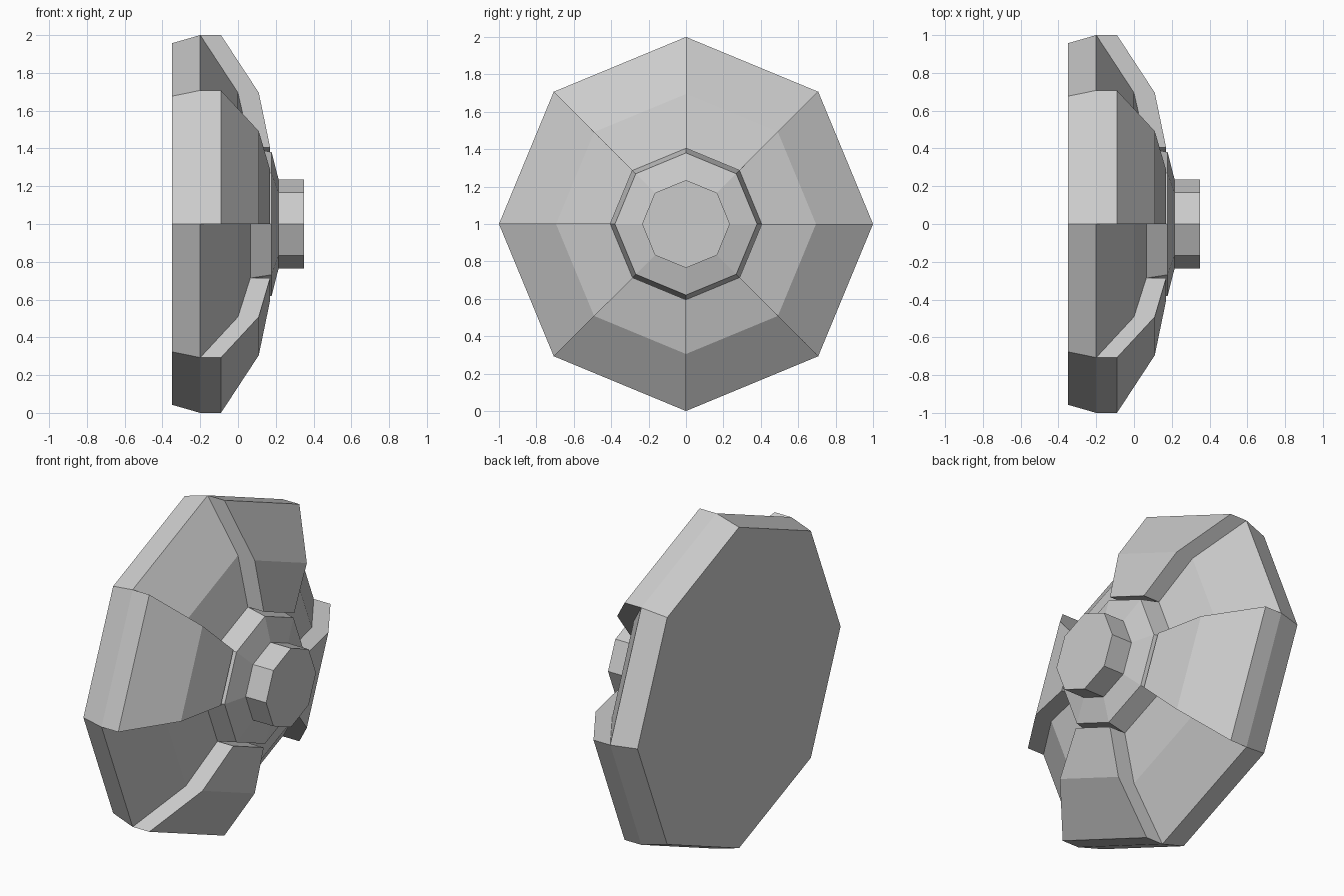
import bpy, bmesh, math

if "Cube" in bpy.data.objects:
    bpy.data.objects.remove(bpy.data.objects["Cube"])

SIDES = 8


def point(x, r, i):
    a = 2 * math.pi * i / SIDES
    return (x, r * math.cos(a), 1 + r * math.sin(a))


def add_face(bm, pts):
    bm.faces.new([bm.verts.new(p) for p in pts])


def sweep(bm, profile, sectors):
    # turn a profile of (x, radius) around the x axis, only in the given sectors
    for i in sectors:
        for (x0, r0), (x1, r1) in zip(profile, profile[1:]):
            add_face(bm, [point(x0, r0, i), point(x0, r0, i + 1),
                          point(x1, r1, i + 1), point(x1, r1, i)])


def cap(bm, x, r):
    add_face(bm, [point(x, r, i) for i in range(SIDES)])


def finish(bm, name):
    bmesh.ops.remove_doubles(bm, verts=bm.verts, dist=1e-4)
    bmesh.ops.recalc_face_normals(bm, faces=bm.faces)
    mesh = bpy.data.meshes.new(name)
    bm.to_mesh(mesh)
    bm.free()
    bpy.context.collection.objects.link(bpy.data.objects.new(name, mesh))


every = range(SIDES)
low = range(0, SIDES, 2)
raised = range(1, SIDES, 2)
floor = [(-0.2, 1.0), (0.0, 0.695), (0.065, 0.405)]
panel = [(-0.2, 1.0), (-0.09, 1.0), (0.11, 0.695), (0.17, 0.405), (0.065, 0.405)]

# Disc: flat back, rim, sunken and raised sectors, hub shoulder
bm = bmesh.new()
cap(bm, -0.35, 0.957)
sweep(bm, [(-0.35, 0.957), (-0.2, 1.0)], every)
sweep(bm, floor, low)
sweep(bm, panel, raised)
for i in every:  # radial walls between sunken and raised sectors
    add_face(bm, [point(x, r, i) for x, r in panel + [floor[1]]])
sweep(bm, [(0.065, 0.405), (0.178, 0.38), (0.215, 0.235)], every)
finish(bm, "octagonal_disc")

# Boss: small octagonal stub in the middle
bm = bmesh.new()
sweep(bm, [(0.215, 0.235), (0.35, 0.235)], every)
cap(bm, 0.35, 0.235)
finish(bm, "centre_boss")
